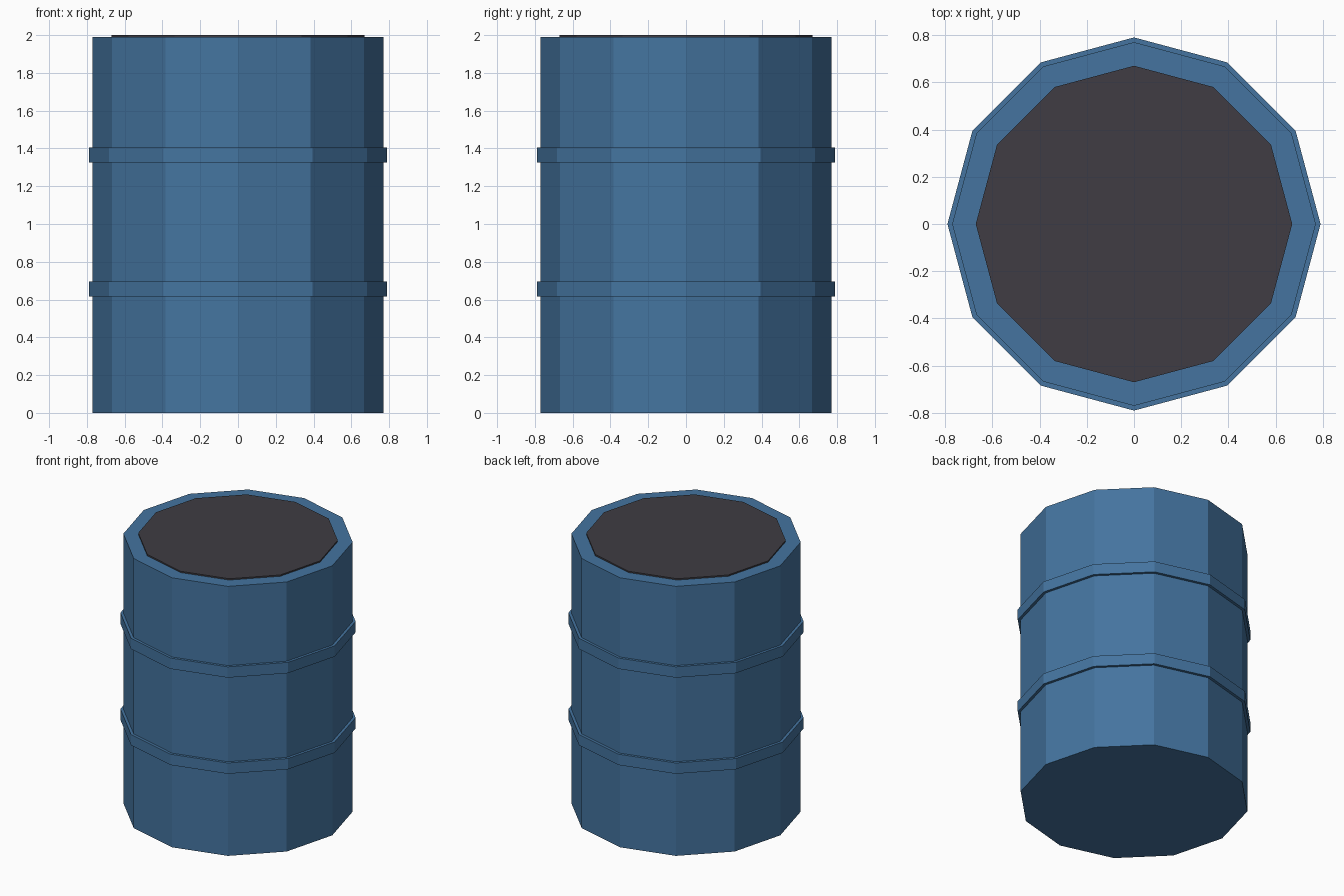
import bpy, bmesh, math

if "Cube" in bpy.data.objects:
    bpy.data.objects.remove(bpy.data.objects["Cube"])

SIDES = 12


def material(name, rgb):
    m = bpy.data.materials.new(name)
    m.diffuse_color = (*rgb, 1.0)
    m.use_nodes = True
    m.node_tree.nodes["Principled BSDF"].inputs["Base Color"].default_value = m.diffuse_color
    return m


def lathe(name, profile, mat, closed=False):
    """Turn a (radius, z) profile around z; open profiles get end caps."""
    bm = bmesh.new()
    rings = []
    for r, z in profile:
        rings.append([bm.verts.new((r * math.cos(2 * math.pi * i / SIDES),
                                    r * math.sin(2 * math.pi * i / SIDES), z))
                      for i in range(SIDES)])
    pairs = list(zip(rings, rings[1:]))
    if closed:
        pairs.append((rings[-1], rings[0]))
    else:
        bm.faces.new(rings[0][::-1])
        bm.faces.new(rings[-1])
    for low, high in pairs:
        for i in range(SIDES):
            j = (i + 1) % SIDES
            bm.faces.new((low[i], low[j], high[j], high[i]))
    bmesh.ops.recalc_face_normals(bm, faces=bm.faces)
    mesh = bpy.data.meshes.new(name)
    bm.to_mesh(mesh)
    bm.free()
    mesh.materials.append(mat)
    ob = bpy.data.objects.new(name, mesh)
    bpy.context.collection.objects.link(ob)
    return ob


blue = material("barrel blue", (0.058, 0.175, 0.35))
dark = material("dark lid", (0.050, 0.046, 0.056))

# Barrel body
lathe("barrel_body", [(0.77, 0.0), (0.77, 1.99)], blue)

# Raised hoops around the body
for name, z in (("lower_hoop", 0.615), ("upper_hoop", 1.325)):
    lathe(name, [(0.765, z), (0.79, z), (0.79, z + 0.08), (0.765, z + 0.08)],
          blue, closed=True)

# Thin dark lid plate
lathe("lid", [(0.67, 1.988), (0.67, 2.0)], dark)
